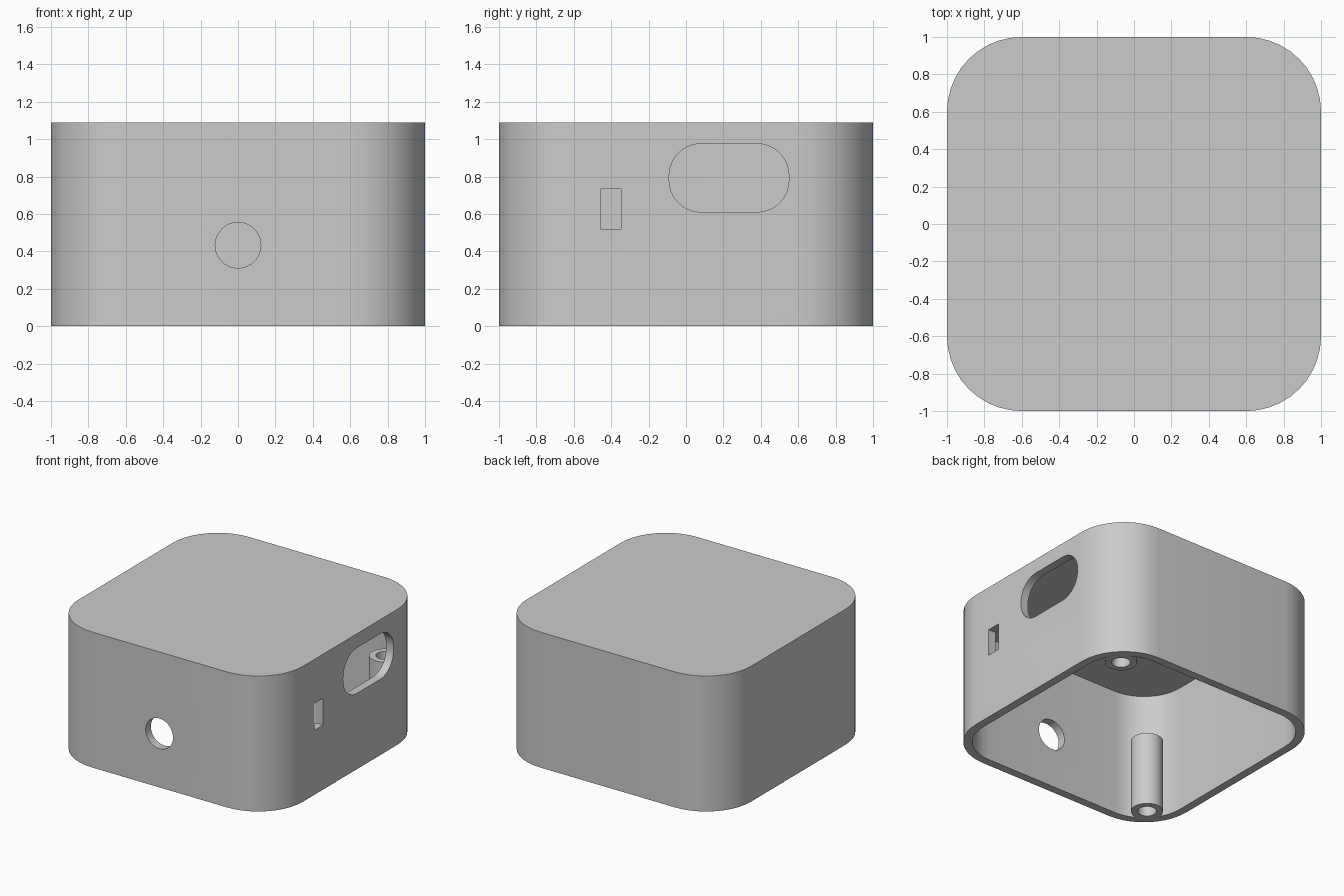
import bpy
from math import sin, cos, pi
from mathutils import Matrix, Vector

if "Cube" in bpy.data.objects:
    bpy.data.objects.remove(bpy.data.objects["Cube"])

H, WALL, ROOF = 1.09, 0.066, 0.07
R = 0.4


def rounded_rect(w, h, r, n=10):
    """Outline of a rounded rectangle centred on the origin."""
    pts = []
    for i, (sx, sy) in enumerate([(1, 1), (-1, 1), (-1, -1), (1, -1)]):
        for k in range(n + 1):
            a = (i + k / n) * pi / 2
            pts.append((sx * (w / 2 - r) + r * cos(a), sy * (h / 2 - r) + r * sin(a)))
    return pts


def rect(w, h):
    return [(w / 2, h / 2), (-w / 2, h / 2), (-w / 2, -h / 2), (w / 2, -h / 2)]


def circle(r, n=40):
    return [(r * cos(2 * pi * k / n), r * sin(2 * pi * k / n)) for k in range(n)]


def prism(name, pts, depth, origin, u=(1, 0, 0), v=(0, 1, 0)):
    """Extrude an outline drawn on axes u, v along u x v, starting at origin."""
    u, v, o = Vector(u), Vector(v), Vector(origin)
    d = u.cross(v) * depth
    n = len(pts)
    base = [o + u * a + v * b for a, b in pts]
    verts = base + [p + d for p in base]
    faces = [list(range(n))[::-1], list(range(n, 2 * n))]
    faces += [(i, (i + 1) % n, (i + 1) % n + n, i + n) for i in range(n)]
    mesh = bpy.data.meshes.new(name)
    mesh.from_pydata(verts, [], faces)
    ob = bpy.data.objects.new(name, mesh)
    bpy.context.collection.objects.link(ob)
    return ob


def combine(target, tool, operation):
    """Apply a boolean and remove the tool object."""
    bpy.context.view_layer.objects.active = target
    m = target.modifiers.new(operation.title(), 'BOOLEAN')
    m.operation, m.solver, m.object = operation, 'EXACT', tool
    bpy.ops.object.modifier_apply(modifier=m.name)
    bpy.data.objects.remove(tool, do_unlink=True)


# Shell: rounded box, hollow and open underneath
shell = prism("enclosure_shell", rounded_rect(2, 2, R), H, (0, 0, 0))
inner = 2 - 2 * WALL
cavity = prism("cavity", rounded_rect(inner, inner, R - WALL), H - ROOF + 0.2, (0, 0, -0.2))
combine(shell, cavity, 'DIFFERENCE')

# Two bored screw posts in opposite corners
for s in (1, -1):
    p = 0.77 * s
    combine(shell, prism("screw_post", circle(0.117), 0.592, (p, p, 0)), 'UNION')
    combine(shell, prism("post_bore", circle(0.068), 0.9, (p, p, -0.2)), 'DIFFERENCE')

# Openings in the right wall: large rounded port and small slot
Y, Z = (0, 1, 0), (0, 0, 1)
combine(shell, prism("port", rounded_rect(0.64, 0.365, 0.17), 0.3, (0.85, 0.23, 0.793), Y, Z), 'DIFFERENCE')
combine(shell, prism("slot", rect(0.11, 0.215), 0.3, (0.85, -0.403, 0.627), Y, Z), 'DIFFERENCE')

# Round cable hole in the front wall
combine(shell, prism("cable_hole", circle(0.122), 0.3, (0, -0.85, 0.433), (1, 0, 0), Z), 'DIFFERENCE')

# Smooth curved walls, sharp rims
bpy.ops.object.select_all(action='DESELECT')
shell.select_set(True)
bpy.context.view_layer.objects.active = shell
bpy.ops.object.shade_smooth_by_angle(angle=pi / 6)
